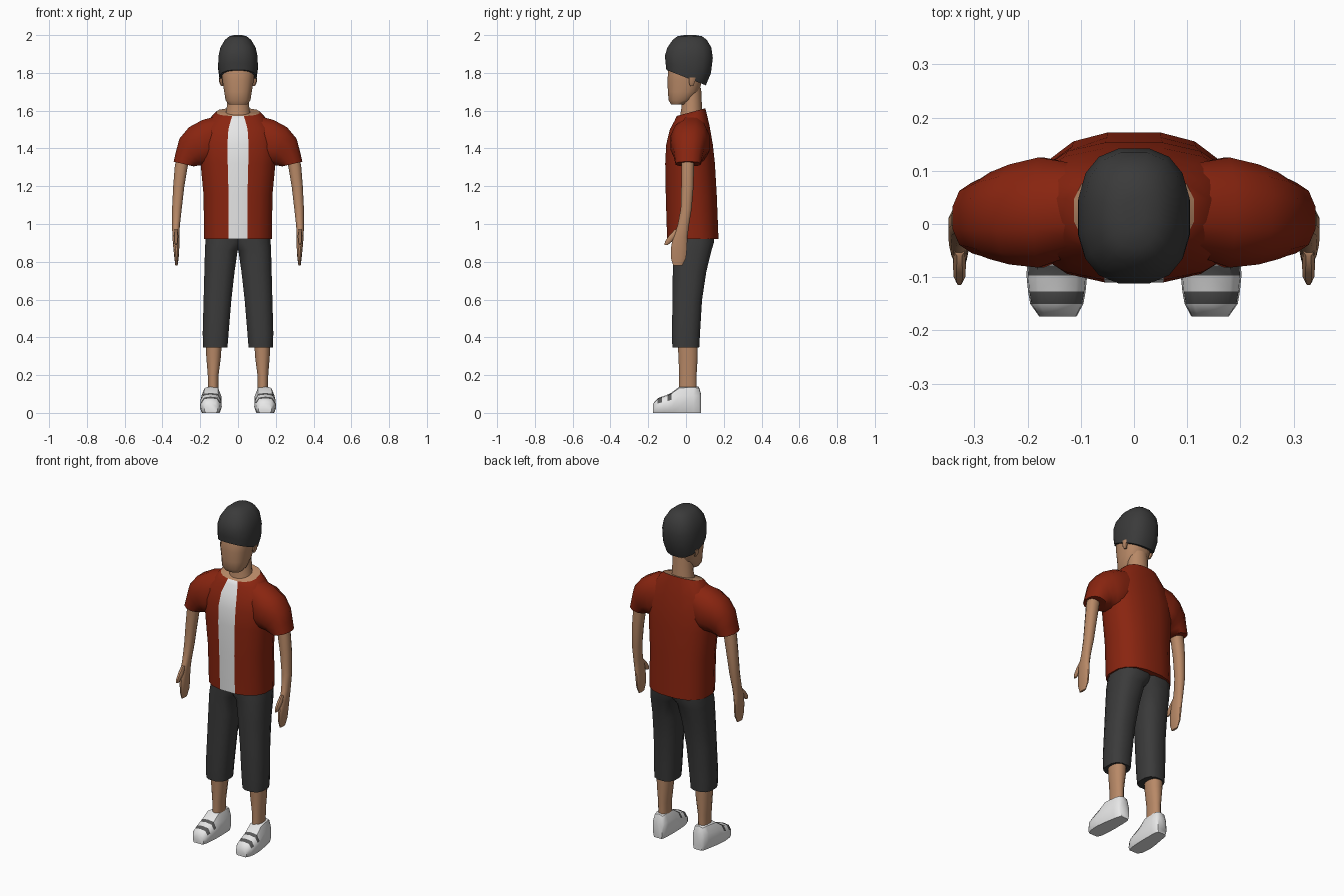
import bpy, bmesh, math
from mathutils import Vector


def material(name, r, g, b):
    m = bpy.data.materials.new(name)
    m.diffuse_color = (r, g, b, 1)
    return m


RED = material("shirt red", 0.25, 0.018, 0.005)
DARK = material("charcoal", 0.043, 0.043, 0.043)
SKIN = material("skin", 0.48, 0.25, 0.135)
WHITE = material("white", 0.82, 0.82, 0.82)
GREY = material("strap grey", 0.10, 0.10, 0.10)


def ring(a, b, y0, y1, p=2.3, tilt=0.0, n=12):
    """Rounded section spanning (x, z) points a to b sideways and y0 to y1 in depth."""
    mx, mz = (a[0] + b[0]) / 2, (a[1] + b[1]) / 2
    ux, uz = (a[0] - b[0]) / 2, (a[1] - b[1]) / 2
    cy, ry = (y0 + y1) / 2, (y1 - y0) / 2
    fit = math.cos(math.pi / n) ** (2 / p)
    pts = []
    for i in range(n):
        t = 2 * math.pi * (i + 0.5) / n
        c = math.copysign(abs(math.cos(t)) ** (2 / p), math.cos(t)) / fit
        s = math.copysign(abs(math.sin(t)) ** (2 / p), math.sin(t)) / fit
        pts.append(Vector((mx + ux * c, cy + ry * s, mz + uz * c + tilt * ry * s)))
    return pts


def level(z, x0, x1, y0, y1, p=2.3, tilt=0.0, n=12):
    """Horizontal section."""
    return ring((x1, z), (x0, z), y0, y1, p, tilt, n)


def loft(name, rings, mats, side=1, rule=None, angle=50):
    """Skin a row of sections and cap both ends; rule(band, index, face) gives the slot."""
    bm = bmesh.new()
    vs = [[bm.verts.new((p.x * side, p.y, p.z)) for p in r] for r in rings]
    n = len(vs[0])
    tags = []
    for k in range(len(vs) - 1):
        for i in range(n):
            j = (i + 1) % n
            f = bm.faces.new((vs[k][i], vs[k][j], vs[k + 1][j], vs[k + 1][i]))
            tags.append((k, i, f))
    tags.append((-1, 0, bm.faces.new(vs[0])))
    tags.append((len(vs), 0, bm.faces.new(vs[-1])))
    bmesh.ops.recalc_face_normals(bm, faces=bm.faces)
    bm.normal_update()
    if rule:
        for k, i, f in tags:
            f.material_index = rule(k, i, f)
    me = bpy.data.meshes.new(name)
    bm.to_mesh(me)
    bm.free()
    for m in mats:
        me.materials.append(m)
    ob = bpy.data.objects.new(name, me)
    bpy.context.collection.objects.link(ob)
    bpy.ops.object.select_all(action='DESELECT')
    ob.select_set(True)
    bpy.context.view_layer.objects.active = ob
    bpy.ops.object.shade_smooth_by_angle(angle=math.radians(angle))
    return ob


def body(z, w, y0, y1, p=2.5, tilt=0.0):
    return level(z, -w, w, y0, y1, p, tilt, 16)


# Shirt body: white front panel, skin showing inside the slanted collar
torso = [body(0.92, 0.18, -0.10, 0.172), body(1.15, 0.182, -0.107, 0.163),
         body(1.32, 0.198, -0.11, 0.153), body(1.42, 0.205, -0.105, 0.142),
         body(1.51, 0.185, -0.085, 0.125, 2.5, 0.08),
         body(1.565, 0.14, -0.06, 0.11, 2.5, 0.2),
         body(1.592, 0.113, -0.05, 0.102, 2.5, 0.27)]
loft("shirt_body", torso, [RED, WHITE, SKIN],
     rule=lambda k, i, f: 2 if k == len(torso) else int(0 <= k and i == 11))

# Neck and face
loft("neck", [body(1.55, 0.072, -0.035, 0.088, 2), body(1.61, 0.06, -0.025, 0.085, 2),
              body(1.72, 0.055, -0.02, 0.08, 2)], [SKIN])
loft("face", [body(1.632, 0.048, -0.078, -0.005), body(1.655, 0.066, -0.092, 0.03),
              body(1.70, 0.073, -0.096, 0.07), body(1.76, 0.083, -0.098, 0.085),
              body(1.82, 0.086, -0.094, 0.09), body(1.86, 0.08, -0.08, 0.09)], [SKIN])

# Hair cap with a hairline that falls towards the back
loft("hair", [body(1.775, 0.097, -0.104, 0.105, 2.5, -0.39),
              body(1.825, 0.105, -0.108, 0.132, 2.5, -0.22),
              body(1.885, 0.104, -0.112, 0.142, 2.5, -0.05),
              body(1.935, 0.093, -0.098, 0.134, 2.5),
              body(1.975, 0.069, -0.07, 0.11, 2.4),
              body(1.994, 0.045, -0.045, 0.085, 2.3),
              body(2.0, 0.02, -0.01, 0.05, 2.2)], [DARK])


def shoe_section(y, cx, w, h):
    half = [(0.8, 0), (1, 0.25), (0.95, 0.65), (0.65, 0.95)]
    right = [Vector((cx + w * a, y, h * b)) for a, b in half]
    left = [Vector((cx - w * a, y, h * b)) for a, b in reversed(half)]
    return right + [Vector((cx, y, h))] + left


for tag, s in (("right", 1), ("left", -1)):
    # Short sleeve
    loft("sleeve_" + tag, [
        ring((0.09, 1.578), (0.09, 1.33), -0.05, 0.11),
        ring((0.19, 1.55), (0.16, 1.31), -0.082, 0.125),
        ring((0.26, 1.512), (0.185, 1.31), -0.076, 0.112),
        ring((0.31, 1.452), (0.197, 1.31), -0.066, 0.097),
        ring((0.328, 1.385), (0.21, 1.31), -0.06, 0.086),
        ring((0.341, 1.33), (0.235, 1.305), -0.055, 0.078)], [RED], s)

    # Arm running into a flat hand
    loft("arm_" + tag, [
        level(1.38, 0.25, 0.322, -0.025, 0.045), level(1.30, 0.267, 0.335, -0.025, 0.042),
        level(1.20, 0.284, 0.343, -0.025, 0.04), level(1.08, 0.298, 0.349, -0.028, 0.03),
        level(0.99, 0.308, 0.349, -0.045, 0.015), level(0.93, 0.311, 0.347, -0.07, 0.008),
        level(0.87, 0.311, 0.342, -0.08, 0.005), level(0.82, 0.314, 0.337, -0.08, 0.0),
        level(0.78, 0.32, 0.332, -0.068, -0.02)], [SKIN], s)
    loft("thumb_" + tag, [
        level(0.97, 0.318, 0.338, -0.06, -0.03, n=8), level(0.935, 0.316, 0.34, -0.092, -0.05, n=8),
        level(0.91, 0.317, 0.339, -0.11, -0.07, n=8),
        level(0.89, 0.322, 0.334, -0.115, -0.095, n=8)], [SKIN], s)

    # Ear
    loft("ear_" + tag, [
        level(1.73, 0.08, 0.09, 0.022, 0.038, n=8), level(1.75, 0.08, 0.099, 0.015, 0.046, n=8),
        level(1.775, 0.08, 0.102, 0.016, 0.05, n=8)], [SKIN], s)

    # Cropped trouser leg, overlapping its twin at the hips
    loft("trouser_leg_" + tag, [
        level(0.345, 0.056, 0.184, -0.072, 0.07, 2.6), level(0.42, 0.05, 0.187, -0.075, 0.074, 2.6),
        level(0.60, 0.035, 0.182, -0.071, 0.085, 2.6), level(0.75, 0.018, 0.178, -0.07, 0.108, 2.6),
        level(0.86, 0.002, 0.175, -0.07, 0.135, 2.6),
        level(0.90, -0.04, 0.173, -0.07, 0.147, 2.6),
        level(0.95, -0.05, 0.168, -0.068, 0.15, 2.6)], [DARK], s)

    # Lower leg
    loft("shin_" + tag, [
        level(0.40, 0.085, 0.172, -0.045, 0.062), level(0.30, 0.09, 0.168, -0.04, 0.062),
        level(0.20, 0.103, 0.16, -0.036, 0.056), level(0.10, 0.105, 0.158, -0.038, 0.056)],
         [SKIN], s)

    # Shoe with two straps across the top
    loft("shoe_" + tag, [
        shoe_section(-0.174, 0.143, 0.035, 0.05), shoe_section(-0.15, 0.145, 0.05, 0.077),
        shoe_section(-0.127, 0.145, 0.054, 0.086), shoe_section(-0.097, 0.145, 0.057, 0.097),
        shoe_section(-0.078, 0.144, 0.057, 0.106), shoe_section(-0.035, 0.141, 0.055, 0.139),
        shoe_section(0.04, 0.135, 0.046, 0.142), shoe_section(0.068, 0.133, 0.04, 0.138),
        shoe_section(0.08, 0.132, 0.03, 0.10)], [WHITE, GREY], s,
         rule=lambda k, i, f: int(k in (1, 3) and 2 <= i <= 5))
